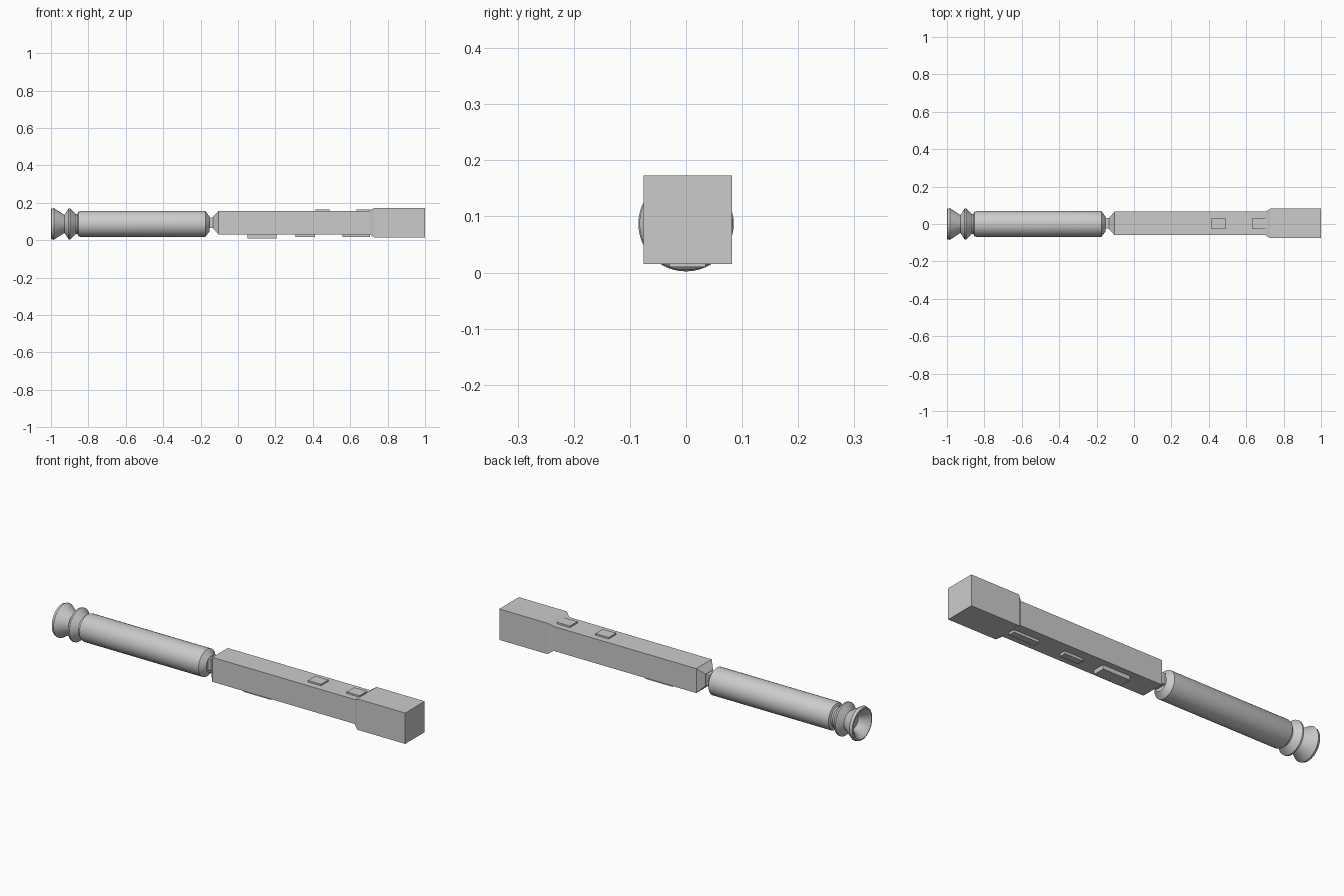
import bpy, bmesh, math
from mathutils import Vector

cube = bpy.data.objects.get("Cube")
if cube:
    bpy.data.objects.remove(cube, do_unlink=True)

grey = bpy.data.materials.new("plain grey")
grey.use_nodes = True
colour = (0.6, 0.6, 0.6, 1)
grey.diffuse_color = colour
grey.node_tree.nodes["Principled BSDF"].inputs["Base Color"].default_value = colour

AXIS_Z = 0.087              # height of the turned handle's axis
BODY_Y, BODY_Z = 0.003, 0.094


def finish(name, bm, smooth=False):
    bmesh.ops.recalc_face_normals(bm, faces=bm.faces)
    mesh = bpy.data.meshes.new(name)
    bm.to_mesh(mesh)
    bm.free()
    mesh.materials.append(grey)
    obj = bpy.data.objects.new(name, mesh)
    bpy.context.collection.objects.link(obj)
    if smooth:
        bpy.ops.object.select_all(action='DESELECT')
        obj.select_set(True)
        bpy.context.view_layer.objects.active = obj
        bpy.ops.object.shade_smooth_by_angle(angle=math.radians(25))
    return obj


def loft(name, sections, sides, y, z, turn=0.0, smooth=False):
    """Skin regular polygons of (x, radius) along x and cap both ends."""
    bm = bmesh.new()
    rings = []
    for x, r in sections:
        angles = [turn + math.tau * i / sides for i in range(sides)]
        rings.append([bm.verts.new((x, y + r * math.cos(a), z + r * math.sin(a))) for a in angles])
    for a, b in zip(rings, rings[1:]):
        for i in range(sides):
            j = (i + 1) % sides
            bm.faces.new((a[i], a[j], b[j], b[i]))
    bm.faces.new(rings[0])
    bm.faces.new(rings[-1])
    return finish(name, bm, smooth)


def square_loft(name, sections):
    """Square sections given as (x, half width)."""
    return loft(name, [(x, h * math.sqrt(2)) for x, h in sections], 4, BODY_Y, BODY_Z, math.pi / 4)


def plate(name, x0, x1, half_width, z0, z1):
    bm = bmesh.new()
    bmesh.ops.create_cube(bm, size=1)
    for v in bm.verts:
        v.co = Vector(((x0 + x1) / 2 + v.co.x * (x1 - x0),
                       BODY_Y + v.co.y * 2 * half_width,
                       (z0 + z1) / 2 + v.co.z * (z1 - z0)))
    finish(name, bm)


# Turned handle: hollow flared pommel, ridge, collar, grip and chamfered tip
loft("handle", [
    (-0.95, 0.035), (-0.985, 0.055), (-1.0, 0.074), (-0.998, 0.081), (-0.985, 0.085),
    (-0.928, 0.048), (-0.905, 0.083), (-0.897, 0.083), (-0.867, 0.053),
    (-0.858, 0.053), (-0.853, 0.066), (-0.843, 0.069),
    (-0.175, 0.069), (-0.152, 0.04)], 48, 0, AXIS_Z, smooth=True)

# Neck joining the handle to the square body
square_loft("neck", [(-0.16, 0.028), (-0.125, 0.028)])

# Square body with a tapered rear and a stepped-up head
square_loft("body", [(-0.134, 0.03), (-0.104, 0.0625), (0.703, 0.0625), (0.728, 0.079), (1.0, 0.079)])

# Raised plates on the top and underside of the body
top, bottom = BODY_Z + 0.06, BODY_Z - 0.06
for i, x in enumerate((0.415, 0.634)):
    plate(f"top_button_{i + 1}", x, x + 0.074, 0.03, top, 0.165)
for name, x0, x1, w, low in (("large", 0.052, 0.206, 0.032, 0.01),
                             ("small", 0.308, 0.413, 0.017, 0.018),
                             ("medium", 0.56, 0.705, 0.017, 0.018)):
    plate(f"{name}_underside_plate", x0, x1, w, low, bottom)
